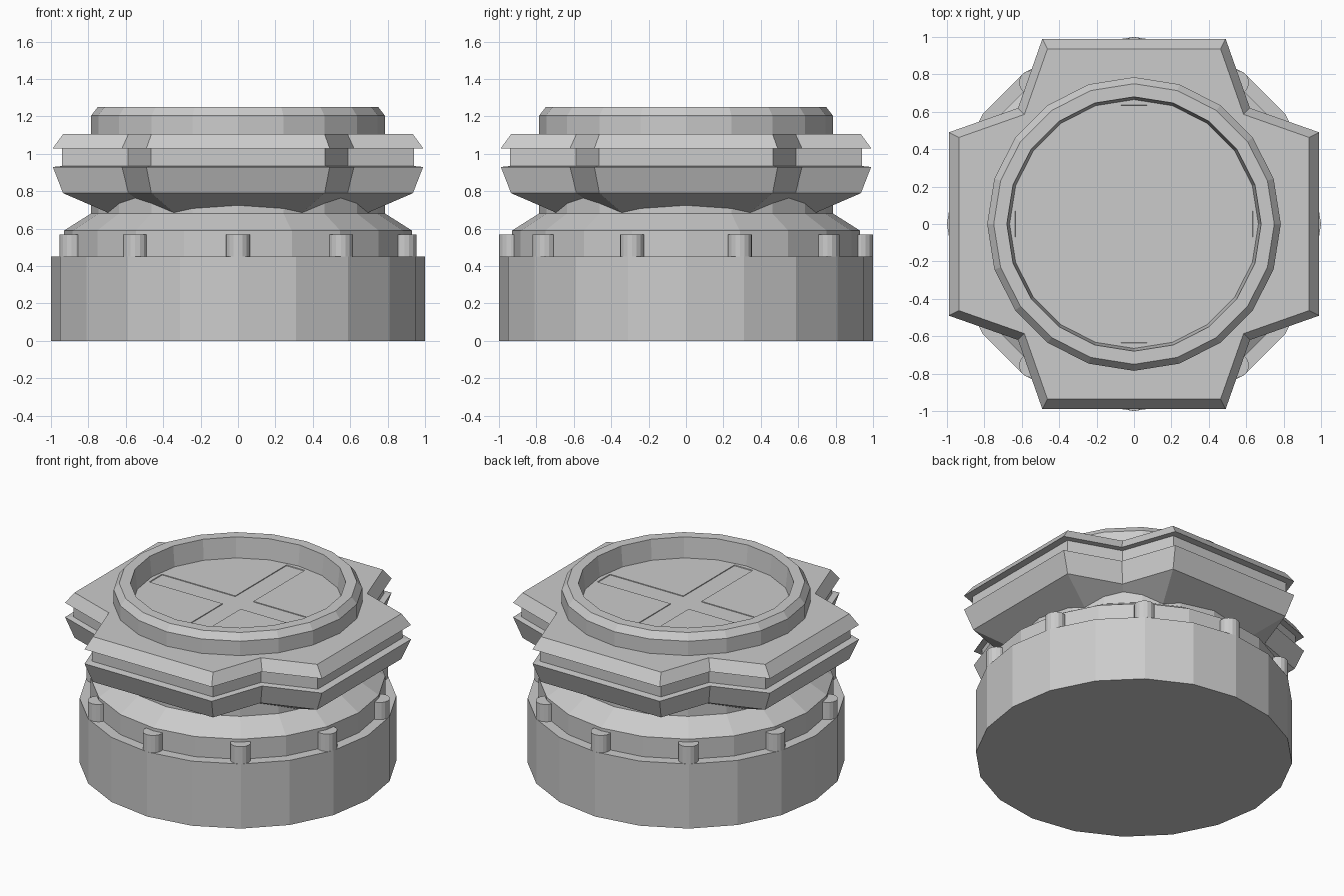
import bpy, bmesh
from math import sin, cos, pi

if "Cube" in bpy.data.objects:
    bpy.data.objects.remove(bpy.data.objects["Cube"])


def loft(name, rings):
    """Bridge equal-length rings from bottom to top and cap both ends."""
    bm = bmesh.new()
    loops = [[bm.verts.new(p) for p in ring] for ring in rings]
    n = len(loops[0])
    for a, b in zip(loops, loops[1:]):
        for i in range(n):
            j = (i + 1) % n
            bm.faces.new((a[i], a[j], b[j], b[i]))
    bm.faces.new(loops[0][::-1])
    bm.faces.new(loops[-1])
    bmesh.ops.recalc_face_normals(bm, faces=bm.faces)
    mesh = bpy.data.meshes.new(name)
    bm.to_mesh(mesh)
    bm.free()
    obj = bpy.data.objects.new(name, mesh)
    bpy.context.collection.objects.link(obj)
    return obj


def circle(r, z, n=20, cx=0, cy=0):
    return [(cx + r * cos(2 * pi * i / n), cy + r * sin(2 * pi * i / n), z)
            for i in range(n)]


def quarter_turns(points, scale, z):
    """Repeat one quadrant's outline four times around z."""
    out = []
    for q in range(4):
        c, s = (1, 0, -1, 0)[q], (0, 1, 0, -1)[q]
        out += [((x * c - y * s) * scale, (x * s + y * c) * scale, z)
                for x, y in points]
    return out


# Base drum with stepped, sloping collar
loft("base_drum", [circle(r, z) for r, z in
     [(1, 0), (1, .45), (.93, .45), (.93, .59), (.78, .685)]])

# Round studs on the drum's ledge
for k in range(10):
    a = -pi / 2 + k * pi / 5
    x, y = .935 * cos(a), .935 * sin(a)
    loft(f"stud_{k + 1}", [circle(.065, z, 16, x, y) for z in (.45, .57)])

# Notched, grooved flange
corner = [(.99, -.49), (.99, .49), (.62, .62)]
loft("notched_flange", [quarter_turns(corner, s, z) for s, z in
     [(.7, .685), (.945, .79), (1, .93), (.95, .935),
      (.95, 1.03), (1, 1.03), (.945, 1.105)]])

# Neck and raised rim with recessed cap
cap = loft("neck_and_rim", [circle(r, z) for r, z in
           [(.785, .66), (.785, 1.205), (.75, 1.25), (.68, 1.25), (.665, 1.11)]])

# Tapered cross slot cut into the cap
cutter = loft("slot_cutter", [quarter_turns([(e, -w), (e, w), (w, w)], 1, z)
              for e, w, z in [(.59, .06, 1.01), (.644, .072, 1.13)]])
cutter.hide_render = True
mod = cap.modifiers.new("cross_slot", 'BOOLEAN')
mod.operation = 'DIFFERENCE'
mod.solver = 'EXACT'
mod.object = cutter
bpy.context.view_layer.objects.active = cap
bpy.ops.object.modifier_apply(modifier=mod.name)
bpy.data.objects.remove(cutter)
